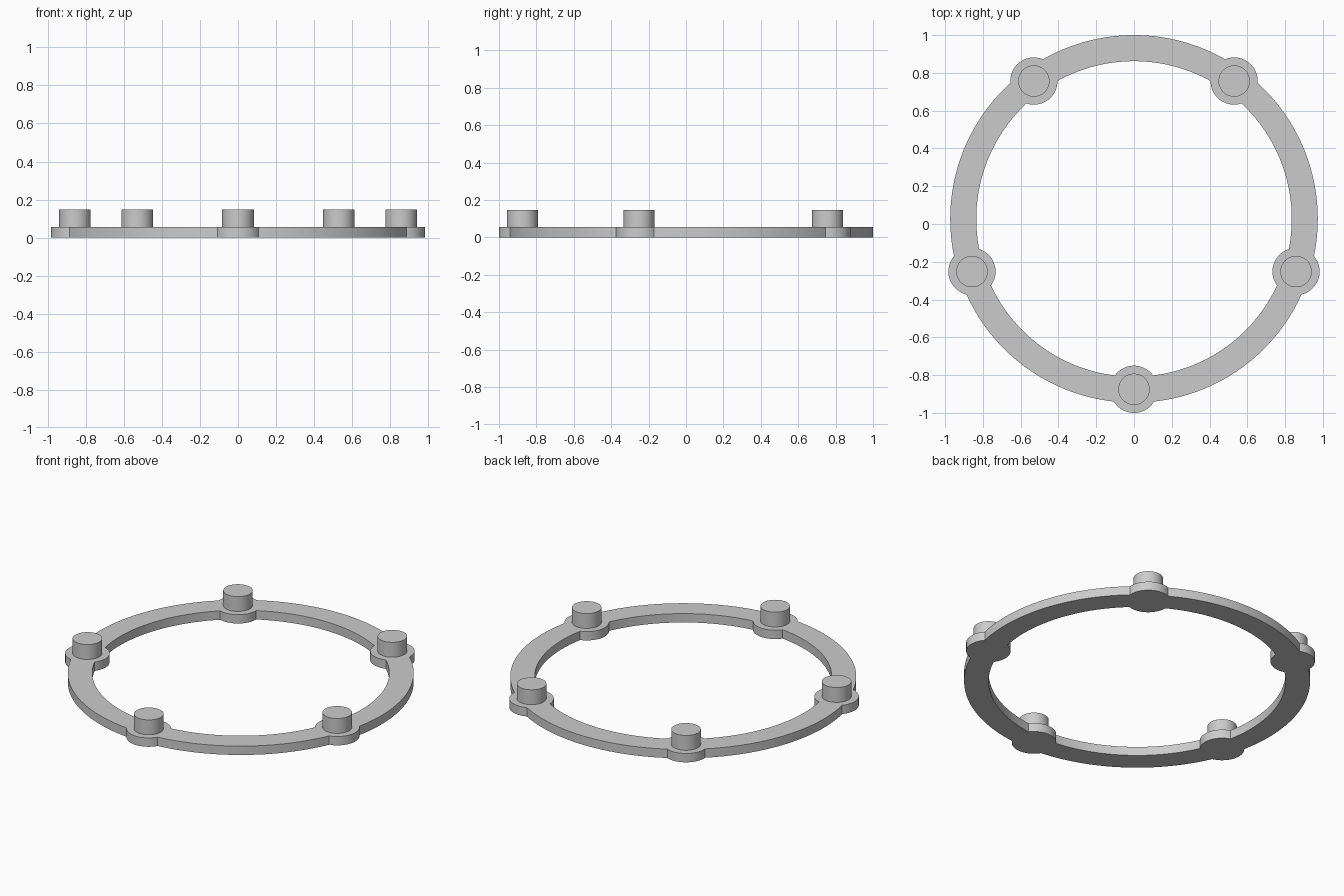
import bpy, bmesh
from math import sin, cos, acos, atan2, pi, tau

cube = bpy.data.objects.get("Cube")
if cube:
    bpy.data.objects.remove(cube, do_unlink=True)

CENTRE_Y = 0.027
R_OUT, R_IN = 0.973, 0.835
PIN_CIRCLE, LOBE_R, PIN_R = 0.902, 0.125, 0.083
RING_H, PIN_TOP = 0.055, 0.147
COUNT = 5
ANGLES = [-pi / 2 + i * tau / COUNT for i in range(COUNT)]

grey = bpy.data.materials.new("light_grey")
grey.use_nodes = True
colour = (0.6, 0.6, 0.6, 1)
grey.diffuse_color = colour
grey.node_tree.nodes["Principled BSDF"].inputs["Base Color"].default_value = colour


def finish(bm, name):
    bmesh.ops.recalc_face_normals(bm, faces=bm.faces)
    mesh = bpy.data.meshes.new(name)
    bm.to_mesh(mesh)
    bm.free()
    mesh.materials.append(grey)
    obj = bpy.data.objects.new(name, mesh)
    bpy.context.collection.objects.link(obj)
    bpy.ops.object.select_all(action='DESELECT')
    obj.select_set(True)
    bpy.context.view_layer.objects.active = obj
    bpy.ops.object.shade_smooth_by_angle(angle=pi / 6)
    return obj


def outline(radius, side, lobe_steps=24, ring_steps=30):
    """Circle of the given radius, with a round lobe bulging out (1) or in (-1)."""
    d = PIN_CIRCLE
    half = acos((d * d + radius * radius - LOBE_R ** 2) / (2 * d * radius))
    reach = atan2(radius * sin(half), side * (radius * cos(half) - d))
    points = []
    for a in ANGLES:
        for i in range(lobe_steps):
            t = reach * (2 * i / lobe_steps - 1)
            u, v = d + side * LOBE_R * cos(t), LOBE_R * sin(t)
            points.append((u * cos(a) - v * sin(a), u * sin(a) + v * cos(a) + CENTRE_Y))
        for i in range(ring_steps):
            t = a + half + (tau / COUNT - 2 * half) * i / ring_steps
            points.append((radius * cos(t), radius * sin(t) + CENTRE_Y))
    return points


# Flat ring with lobes: four outline loops joined by quads
bm = bmesh.new()
outer, inner = outline(R_OUT, 1), outline(R_IN, -1)
loops = [[bm.verts.new((x, y, z)) for x, y in pts]
         for pts, z in ((outer, 0), (outer, RING_H), (inner, RING_H), (inner, 0))]
n = len(outer)
for k in range(4):
    p, q = loops[k], loops[(k + 1) % 4]
    for i in range(n):
        j = (i + 1) % n
        bm.faces.new((p[i], p[j], q[j], q[i]))
finish(bm, "lobed_ring")

# Upright pins, one on each lobe
for number, a in enumerate(ANGLES, 1):
    bm = bmesh.new()
    bmesh.ops.create_cone(bm, cap_ends=True, segments=48, radius1=PIN_R,
                          radius2=PIN_R, depth=PIN_TOP - RING_H)
    pin = finish(bm, f"pin_{number}")
    pin.location = (PIN_CIRCLE * cos(a), PIN_CIRCLE * sin(a) + CENTRE_Y,
                    (RING_H + PIN_TOP) / 2)
